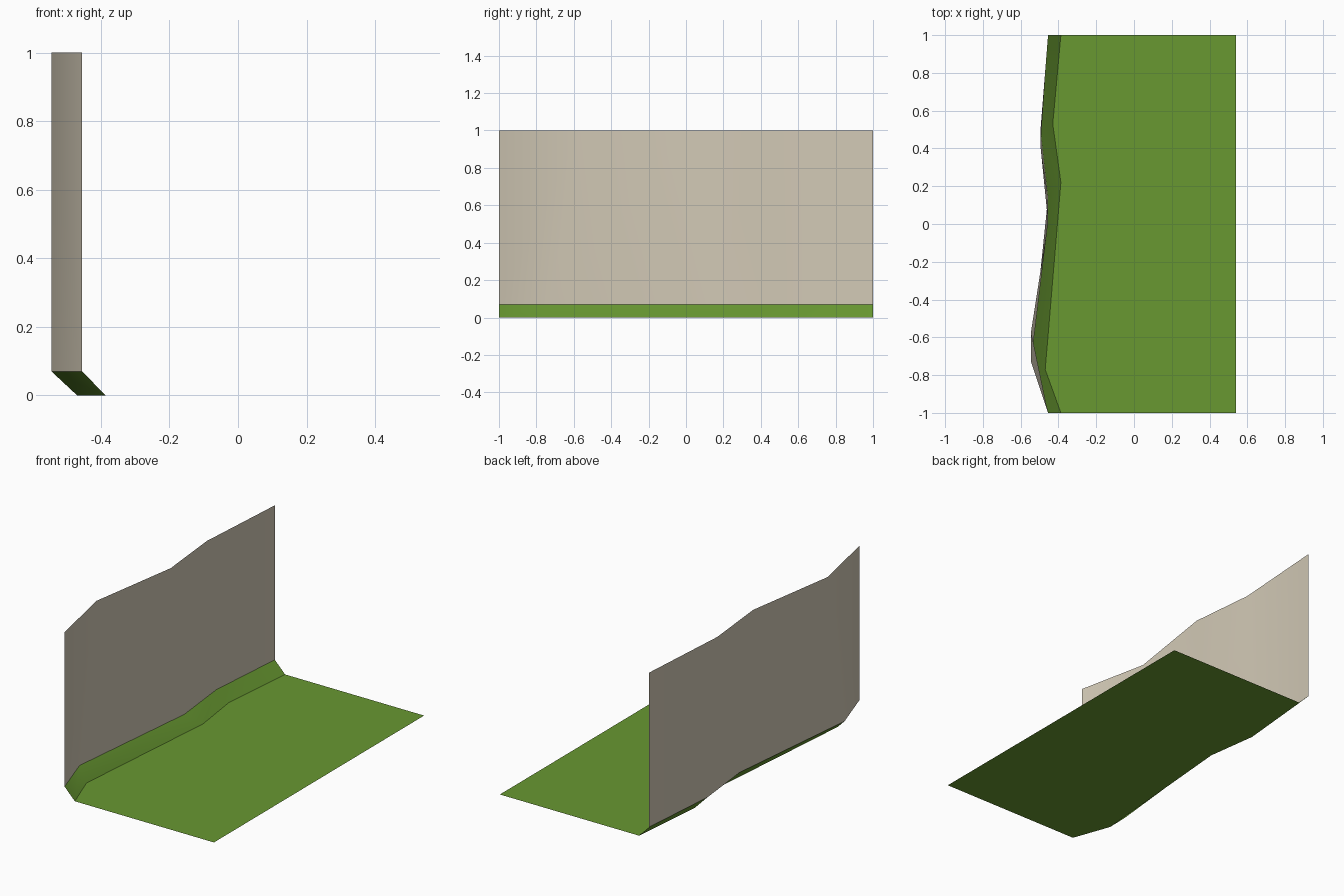
import bpy

if "Cube" in bpy.data.objects:
    bpy.data.objects.remove(bpy.data.objects["Cube"])

RIGHT = 0.54      # straight outer edge of the lawn
BANK_TOP = 0.07   # height where the bank meets the wall


def material(name, rgb):
    m = bpy.data.materials.new(name)
    m.diffuse_color = (*rgb, 1.0)
    m.use_nodes = True
    m.node_tree.nodes["Principled BSDF"].inputs["Base Color"].default_value = m.diffuse_color
    return m


def edge_line(points, z):
    """Turn a plan outline of (x, y) points into 3D points at height z."""
    return [(x, y, z) for x, y in points]


def strip(name, lower, upper, mat):
    """Smooth ribbon of quads between two matching lines."""
    n = len(lower)
    faces = [(i, i + 1, n + i + 1, n + i) for i in range(n - 1)]
    return sheet(name, lower + upper, faces, mat, True)


def sheet(name, verts, faces, mat, smooth):
    mesh = bpy.data.meshes.new(name)
    mesh.from_pydata(verts, [], faces)
    mesh.materials.append(mat)
    for p in mesh.polygons:
        p.use_smooth = smooth
    ob = bpy.data.objects.new(name, mesh)
    bpy.context.collection.objects.link(ob)
    return ob


stone = material("pale_stone", (0.65, 0.59, 0.47))
grass = material("grass_green", (0.138, 0.315, 0.031))

# Wavy lines seen in plan, front to back
foot = edge_line([(-0.387, -1), (-0.47, -0.77), (-0.387, 0.22), (-0.43, 0.53), (-0.387, 1)], 0)
base = edge_line([(-0.455, -1), (-0.545, -0.73), (-0.455, 0.14), (-0.495, 0.50), (-0.455, 1)], BANK_TOP)
crest = edge_line([(-0.455, -1), (-0.545, -0.57), (-0.455, 0.01), (-0.495, 0.41), (-0.455, 1)], 1)

# Flat lawn, with the wavy foot line as its left edge
outline = [(RIGHT, -1, 0), (RIGHT, 1, 0)] + foot[::-1]
sheet("lawn", outline, [tuple(range(len(outline)))], grass, False)

# Sloped bank between lawn and wall
strip("grass_bank", foot, base, grass)

# Upright wavy wall
strip("wall", base, crest, stone)
